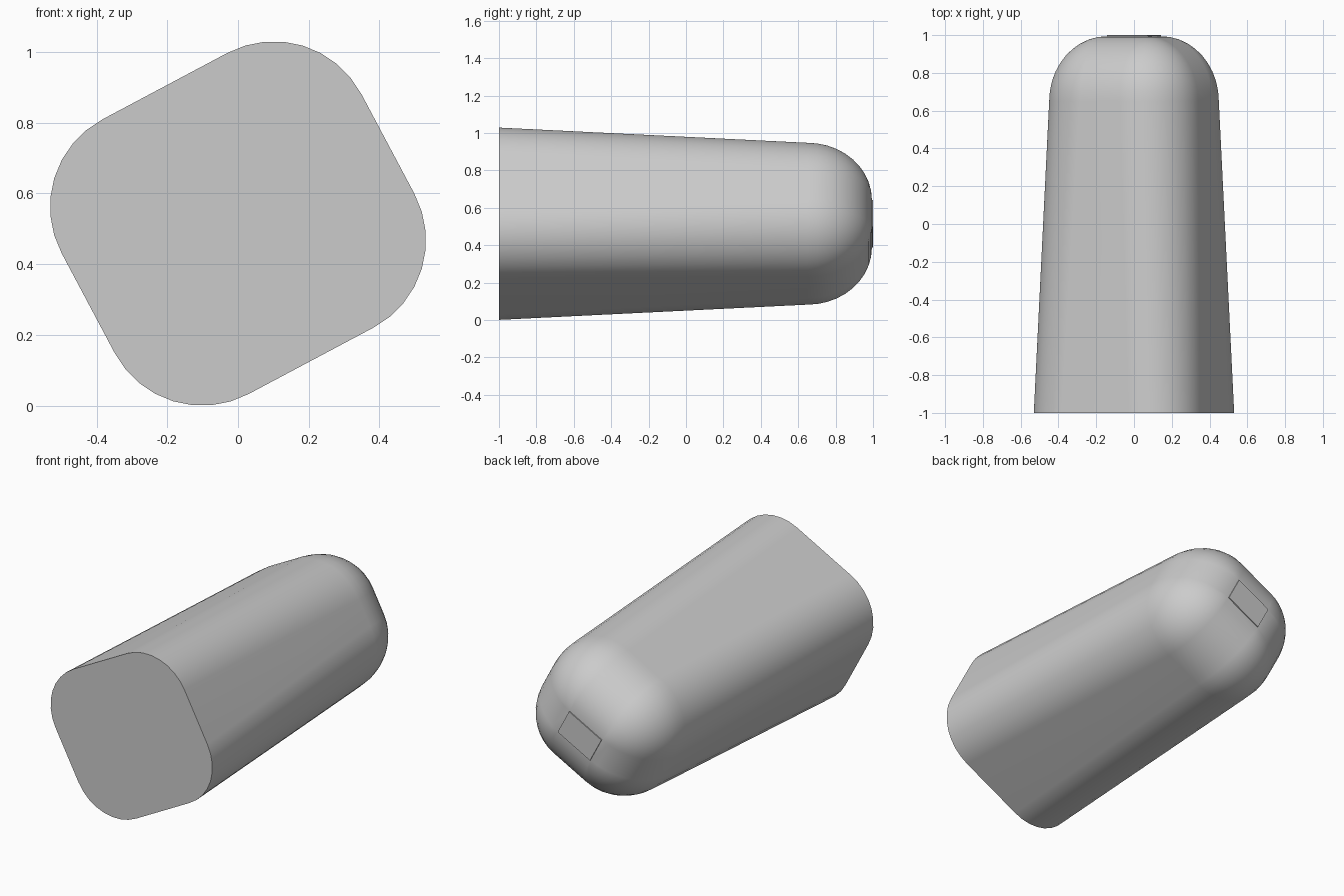
import bpy, bmesh, math

cube = bpy.data.objects.get("Cube")
if cube:
    bpy.data.objects.remove(cube, do_unlink=True)

ROLL = math.radians(28)
CENTRE_Z = 0.515
CORNER_STEPS = 8
CAP_STEPS = 10
CORE_X, CORE_Z, CAP_RADIUS = 0.12, 0.08, 0.307   # rounded end
CAP_START, CAP_END = 0.65, 0.994

grey = bpy.data.materials.new("light_grey")
grey.use_nodes = True
colour = (0.6, 0.6, 0.6, 1)
grey.diffuse_color = colour
grey.node_tree.nodes["Principled BSDF"].inputs["Base Color"].default_value = colour


def section(bm, y, core_x, core_z, radius):
    """Rolled rounded rectangle: a core rectangle grown by a radius."""
    ring = []
    for corner, (sx, sz) in enumerate([(1, 1), (-1, 1), (-1, -1), (1, -1)]):
        for i in range(CORNER_STEPS + 1):
            a = (corner + i / CORNER_STEPS) * math.pi / 2
            u = sx * core_x + radius * math.cos(a)
            v = sz * core_z + radius * math.sin(a)
            x = u * math.cos(ROLL) - v * math.sin(ROLL)
            z = u * math.sin(ROLL) + v * math.cos(ROLL)
            ring.append(bm.verts.new((x, y, z + CENTRE_Z)))
    return ring


bm = bmesh.new()

# Tapered shaft
rings = [section(bm, -1, 0.2, 0.16, 0.28)]

# Domed end
for i in range(CAP_STEPS + 1):
    t = i / CAP_STEPS * math.pi / 2
    y = CAP_START + (CAP_END - CAP_START) * math.sin(t)
    rings.append(section(bm, y, CORE_X, CORE_Z, CAP_RADIUS * math.cos(t)))

# Small raised end plate
rings.append(section(bm, 1, CORE_X, CORE_Z, 0))

for lower, upper in zip(rings, rings[1:]):
    count = len(lower)
    for i in range(count):
        j = (i + 1) % count
        face = bm.faces.new((lower[i], lower[j], upper[j], upper[i]))
        face.smooth = upper is not rings[-1]
bm.faces.new(rings[0])
bm.faces.new(rings[-1])

bmesh.ops.remove_doubles(bm, verts=bm.verts, dist=0.0005)
bmesh.ops.recalc_face_normals(bm, faces=bm.faces)

# Crisp borders around the flat faces
for edge in bm.edges:
    edge.smooth = all(f.smooth for f in edge.link_faces)

mesh = bpy.data.meshes.new("tapered_body")
bm.to_mesh(mesh)
bm.free()
mesh.materials.append(grey)
body = bpy.data.objects.new("tapered_body", mesh)
bpy.context.collection.objects.link(body)

# Keep the broad sides evenly shaded
normals = body.modifiers.new("even_shading", 'WEIGHTED_NORMAL')
normals.keep_sharp = True
